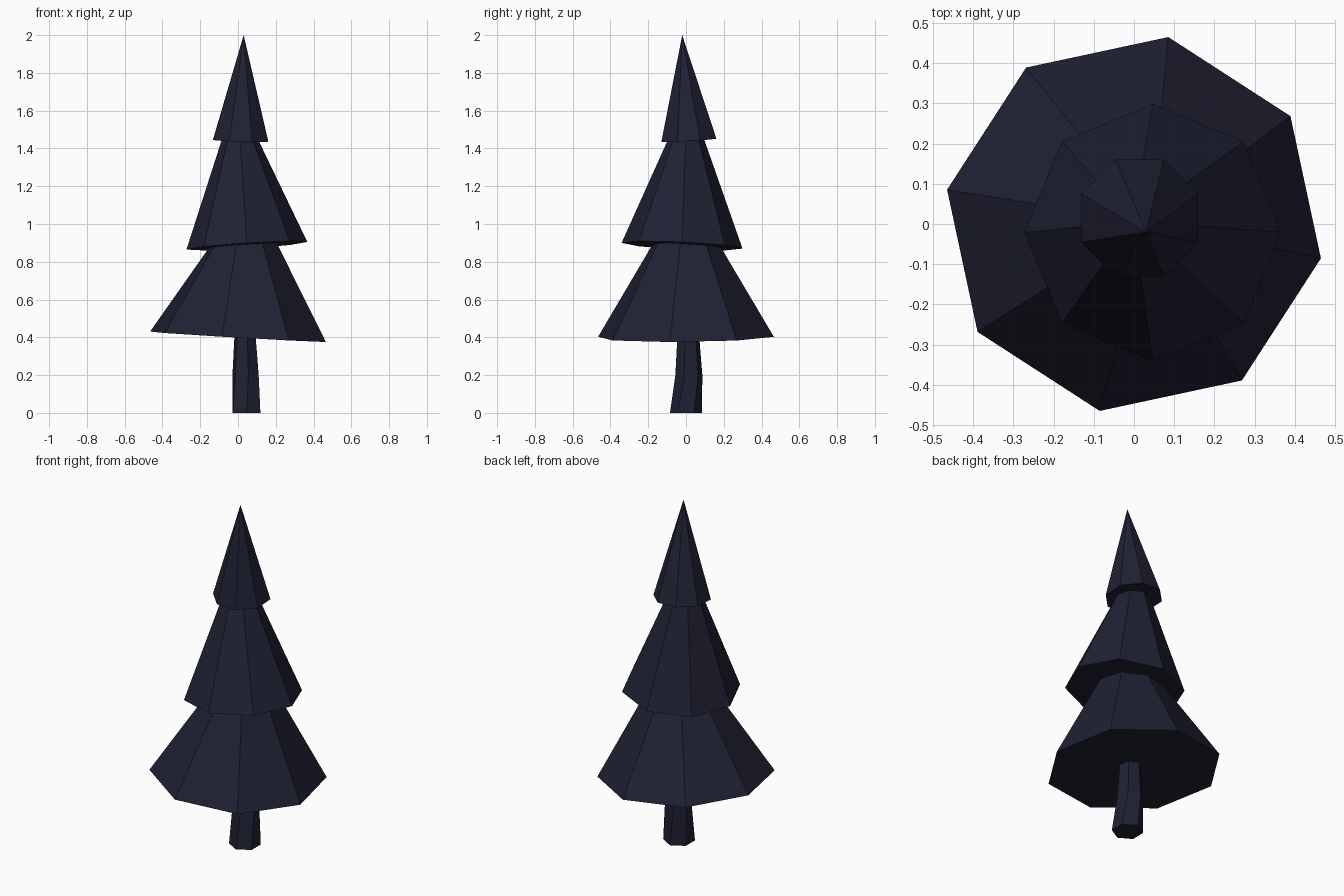
import bpy, bmesh
from math import cos, sin, radians

if "Cube" in bpy.data.objects:
    bpy.data.objects.remove(bpy.data.objects["Cube"])

mat = bpy.data.materials.new("dark_navy")
mat.diffuse_color = (0.014, 0.015, 0.033, 1)
mat.use_nodes = True
mat.node_tree.nodes["Principled BSDF"].inputs["Base Color"].default_value = mat.diffuse_color


def ring(bm, n, cx, cy, r, deg, plane):
    """Regular n-gon in plan, laid on the tilted plane z = c + a*x + b*y."""
    c, a, b = plane
    verts = []
    for i in range(n):
        t = radians(deg + 360 * i / n)
        x, y = cx + r * cos(t), cy + r * sin(t)
        verts.append(bm.verts.new((x, y, c + a * x + b * y)))
    return verts


def loft(name, n, rings, tip=None):
    """Skin a stack of rings, capping the ends or closing to a tip."""
    bm = bmesh.new()
    loops = [ring(bm, n, *r) for r in rings]
    bm.faces.new(loops[0][::-1])
    for lo, hi in zip(loops, loops[1:]):
        for i in range(n):
            j = (i + 1) % n
            bm.faces.new((lo[i], lo[j], hi[j], hi[i]))
    if tip:
        v = bm.verts.new(tip)
        for i in range(n):
            bm.faces.new((loops[-1][i], loops[-1][(i + 1) % n], v))
    else:
        bm.faces.new(loops[-1])
    bmesh.ops.recalc_face_normals(bm, faces=bm.faces)
    me = bpy.data.meshes.new(name)
    bm.to_mesh(me)
    bm.free()
    me.materials.append(mat)
    ob = bpy.data.objects.new(name, me)
    bpy.context.collection.objects.link(ob)
    return ob


# Tilted rim planes of the three tiers
low = (0.403, -0.058, 0.010)
mid = (0.881, 0.063, -0.047)
top = (1.443, -0.030, 0.060)

# Foliage: three stacked octagonal skirts ending in a point
loft("foliage", 8, [
    (0.0, 0.0, 0.473, -10.4, low),
    (0.025, 0.003, 0.185, -10.4, mid),
    (0.047, -0.021, 0.320, 0, mid),
    (0.012, -0.002, 0.098, 0, top),
    (0.014, 0.015, 0.157, 22.5, top),
], tip=(0.03, -0.02, 2.0))

# Trunk: slightly bent, tapering hexagon
loft("trunk", 6, [
    (0.045, 0.0, 0.085, 30, (0, 0, 0)),
    (0.040, 0.015, 0.073, 42, (0.2, 0, 0)),
    (0.037, 0.012, 0.058, 42, (0.42, 0, 0)),
])
